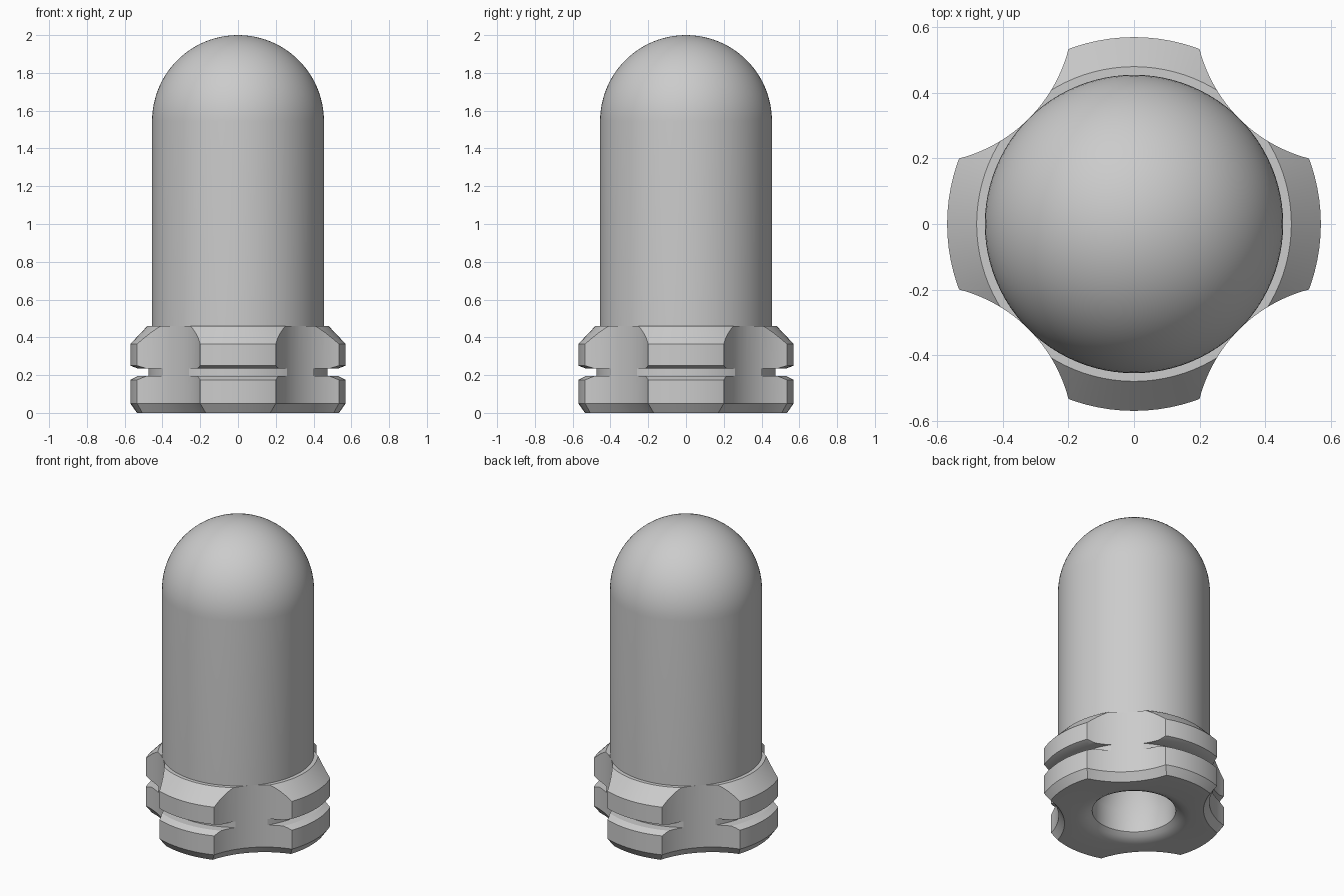
import bpy, bmesh
from math import sin, cos, pi, radians

cube = bpy.data.objects.get("Cube")
if cube:
    bpy.data.objects.remove(cube, do_unlink=True)

grey = bpy.data.materials.new("plain grey")
grey.use_nodes = True
COLOUR = (0.6, 0.6, 0.6, 1)
grey.diffuse_color = COLOUR
grey.node_tree.nodes["Principled BSDF"].inputs["Base Color"].default_value = COLOUR


def lathe(name, profile, steps=96, location=(0, 0, 0)):
    """Revolve (radius, height) points around the vertical axis."""
    bm = bmesh.new()
    verts = [bm.verts.new((r, 0, z)) for r, z in profile]
    edges = [bm.edges.new(pair) for pair in zip(verts, verts[1:])]
    bmesh.ops.spin(bm, geom=verts + edges, cent=(0, 0, 0), axis=(0, 0, 1),
                   angle=2 * pi, steps=steps)
    bmesh.ops.remove_doubles(bm, verts=bm.verts, dist=0.0001)
    bmesh.ops.recalc_face_normals(bm, faces=bm.faces)
    mesh = bpy.data.meshes.new(name)
    bm.to_mesh(mesh)
    bm.free()
    mesh.materials.append(grey)
    obj = bpy.data.objects.new(name, mesh)
    obj.location = location
    bpy.context.collection.objects.link(obj)
    return obj


def activate(obj):
    bpy.ops.object.select_all(action='DESELECT')
    obj.select_set(True)
    bpy.context.view_layer.objects.active = obj


# Round-topped body
RADIUS, SHOULDER, COLLAR_TOP = 0.455, 1.545, 0.46
dome = [(RADIUS * cos(i * pi / 48), SHOULDER + RADIUS * sin(i * pi / 48))
        for i in range(24)]
body = lathe("domed_body", [(RADIUS, COLLAR_TOP)] + dome + [(0, SHOULDER + RADIUS)])

# Collar: socket underneath, chamfered rims, groove around the side
socket = [(0, 0.42), (0.2, 0.3), (0.25, 0.18), (0.25, 0.04), (0.275, 0.02),
          (0.305, 0.006), (0.34, 0)]
side = [(0.535, 0), (0.57, 0.05), (0.57, 0.175), (0.53, 0.195), (0.475, 0.195),
        (0.475, 0.235), (0.53, 0.235), (0.57, 0.25), (0.57, 0.365),
        (0.48, COLLAR_TOP), (0, COLLAR_TOP)]
collar = lathe("grooved_collar", socket + side)

# Finger scallops on the four diagonals, flared along the bottom rim
scallop = [(0, -0.1), (0.57, -0.1), (0.465, 0.05), (0.465, 0.6), (0, 0.6)]
for sx in (-1, 1):
    for sy in (-1, 1):
        cutter = lathe("scallop_cutter", scallop, 128, (0.65 * sx, 0.65 * sy, 0))
        cutter.hide_render = True
        cut = collar.modifiers.new("scallop", 'BOOLEAN')
        cut.operation, cut.solver, cut.object = 'DIFFERENCE', 'EXACT', cutter
        activate(collar)
        bpy.ops.object.modifier_apply(modifier=cut.name)
        bpy.data.objects.remove(cutter, do_unlink=True)

for obj in (body, collar):
    activate(obj)
    bpy.ops.object.shade_smooth_by_angle(angle=radians(25))
